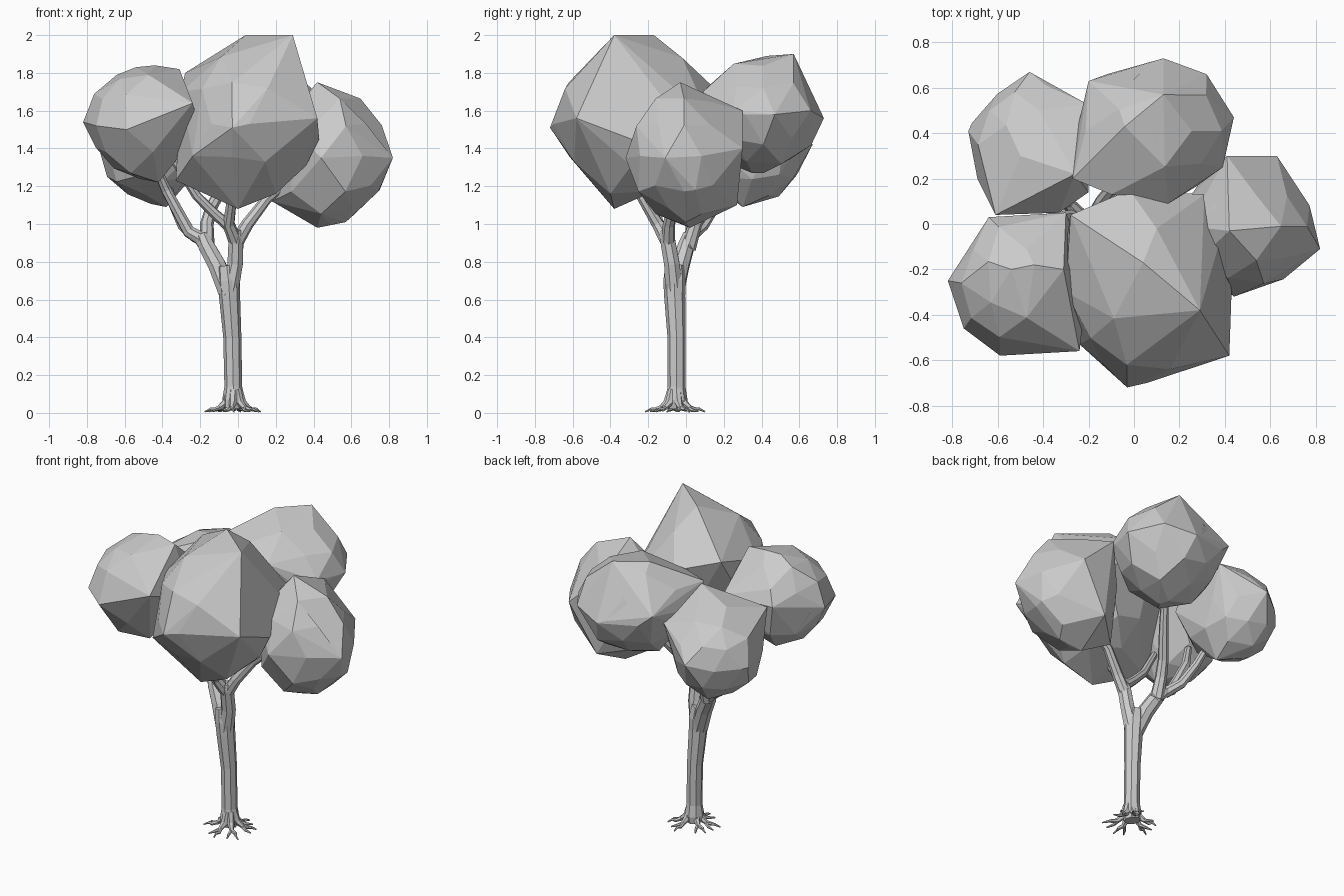
import bpy, bmesh, math, random
from mathutils import Vector

random.seed(4)


def foliage(name, centre, radii, corners):
    """Faceted leaf clump: hull of a jittered icosphere plus its outermost corners."""
    bm = bmesh.new()
    bmesh.ops.create_icosphere(bm, subdivisions=2, radius=1)
    for v in bm.verts:
        k = random.uniform(0.86, 0.99)
        v.co = Vector([c + r * k * n for c, r, n in zip(centre, radii, v.co)])
    for p in corners:
        bm.verts.new(p)
    hull = bmesh.ops.convex_hull(bm, input=bm.verts[:])
    inside = {v for v in hull["geom_interior"] + hull["geom_unused"]
              if isinstance(v, bmesh.types.BMVert)}
    bmesh.ops.delete(bm, geom=list(inside), context='VERTS')
    bmesh.ops.dissolve_limit(bm, angle_limit=math.radians(8),
                             verts=bm.verts[:], edges=bm.edges[:])
    bmesh.ops.recalc_face_normals(bm, faces=bm.faces[:])
    mesh = bpy.data.meshes.new(name)
    bm.to_mesh(mesh)
    bm.free()
    bpy.context.collection.objects.link(bpy.data.objects.new(name, mesh))


def limbs(name, paths, sides):
    """Tapered tubes; every path point is (x, y, z, radius)."""
    curve = bpy.data.curves.new(name, 'CURVE')
    curve.dimensions = '3D'
    curve.bevel_depth = 1
    curve.bevel_resolution = sides // 2 - 2
    curve.use_fill_caps = True
    for path in paths:
        s = curve.splines.new('POLY')
        s.points.add(len(path) - 1)
        s.use_smooth = False
        for p, (x, y, z, r) in zip(s.points, path):
            p.co = (x, y, z, 1)
            p.radius = r
    ob = bpy.data.objects.new(name, curve)
    bpy.context.collection.objects.link(ob)
    bpy.ops.object.select_all(action='DESELECT')
    ob.select_set(True)
    bpy.context.view_layer.objects.active = ob
    bpy.ops.object.convert(target='MESH')


# Leaf clumps
foliage("foliage_front", (.06, -.29, 1.53), (.36, .42, .43), [
    (.29, -.38, 2), (.04, -.17, 2), (-.03, -.72, 1.51), (.42, -.58, 1.56),
    (.43, -.29, 1.45), (.38, -.07, 1.6), (.31, .13, 1.55), (-.02, .15, 1.72),
    (-.28, .04, 1.8), (-.3, -.3, 1.7), (-.24, -.53, 1.36), (0, -.38, 1.08),
    (.2, -.4, 1.16), (-.33, -.3, 1.23), (.1, -.02, 1.88)])
foliage("foliage_front_left", (-.52, -.26, 1.53), (.29, .31, .31), [
    (-.82, -.25, 1.54), (-.75, -.46, 1.52), (-.59, -.58, 1.5), (-.24, -.56, 1.64),
    (-.64, .03, 1.6), (-.3, .05, 1.6), (-.54, -.2, 1.83), (-.44, -.18, 1.84),
    (-.31, -.2, 1.82), (-.42, -.3, 1.22), (-.2, -.2, 1.5), (-.7, -.25, 1.38)])
foliage("foliage_back_left", (-.46, .35, 1.38), (.27, .31, .3), [
    (-.73, .41, 1.38), (-.46, .67, 1.42), (-.21, .53, 1.58), (-.69, .2, 1.4),
    (-.61, .04, 1.6), (-.33, .05, 1.5), (-.38, .3, 1.09), (-.5, .3, 1.67),
    (-.26, .22, 1.73), (-.2, .14, 1.42)])
foliage("foliage_back_right", (.08, .41, 1.58), (.35, .32, .32), [
    (-.28, .29, 1.6), (-.2, .63, 1.65), (.13, .73, 1.56), (.32, .66, 1.6),
    (.44, .47, 1.58), (.39, .25, 1.6), (.15, .09, 1.7), (-.1, .13, 1.74),
    (.13, .57, 1.9), (-.04, .43, 1.89), (.1, .35, 1.27), (-.27, .2, 1.74)])
foliage("foliage_right", (.49, -.01, 1.36), (.31, .31, .37), [
    (.82, -.11, 1.35), (.63, .3, 1.4), (.41, .3, 1.6), (.44, -.32, 1.35),
    (.64, -.23, 1.4), (.42, -.03, 1.75), (.67, .05, 1.55), (.42, .02, .98),
    (.57, 0, 1.01), (.18, 0, 1.12), (.75, .05, 1.18), (.45, .27, 1.1)])

# Trunk
limbs("trunk", [[(-.03, -.05, .025, .05), (-.025, -.05, .07, .058),
                 (-.025, -.05, .14, .047), (-.03, -.05, .4, .048),
                 (-.045, -.06, .62, .056), (-.05, -.06, .7, .06),
                 (-.06, -.06, .78, .05)]], 8)

# Two main boughs, each forking into branches that reach the clumps
limbs("branches", [
    [(-.055, -.06, .64, .052), (-.11, -.03, .78, .05), (-.165, .0, .88, .046),
     (-.19, .02, .94, .038)],
    [(-.15, .0, .86, .042), (-.2, .02, .925, .038), (-.26, .03, .96, .034),
     (-.31, .03, 1.05, .031), (-.38, .02, 1.18, .028), (-.45, -.04, 1.34, .022)],
    [(-.22, .02, .93, .034), (-.29, .09, .99, .03), (-.34, .16, 1.1, .026),
     (-.38, .22, 1.22, .022)],
    [(-.165, .01, .87, .042), (-.165, .05, 1.0, .036), (-.14, .1, 1.09, .032),
     (-.06, .2, 1.23, .028), (.03, .32, 1.4, .022)],
    [(-.05, -.06, .62, .052), (-.015, -.075, .79, .044), (-.01, -.1, .93, .042),
     (-.01, -.11, .97, .03)],
    [(-.01, -.095, .9, .038), (.05, -.09, 1.0, .033), (.15, -.06, 1.13, .028),
     (.3, -.04, 1.26, .022)],
    [(-.01, -.095, .9, .038), (-.05, -.15, 1.0, .033), (-.03, -.24, 1.15, .026)],
    [(-.04, -.14, .98, .031), (-.13, -.16, 1.06, .027), (-.22, -.18, 1.15, .025),
     (-.34, -.22, 1.34, .02)],
], 8)

# Forked roots spreading around the foot
roots = []
for i in range(6):
    a = math.tau * i / 6 + .25 + random.uniform(-.15, .15)

    def at(dist, z, r, turn=0.0):
        return (-.02 + dist * math.cos(a + turn), -.055 + dist * math.sin(a + turn), z, r)

    reach = random.uniform(.15, .17)
    roots.append([at(.025, .12, .022), at(.045, .055, .022), at(.08, .027, .014),
                  at(.11, .018, .011, .16), at(.13, .02, .008, .1), at(reach, .006, .004, .15)])
    roots.append([at(.075, .026, .012), at(.105, .014, .009, -.2),
                  at(reach - .015, .007, .004, -.25)])
limbs("roots", roots, 6)
